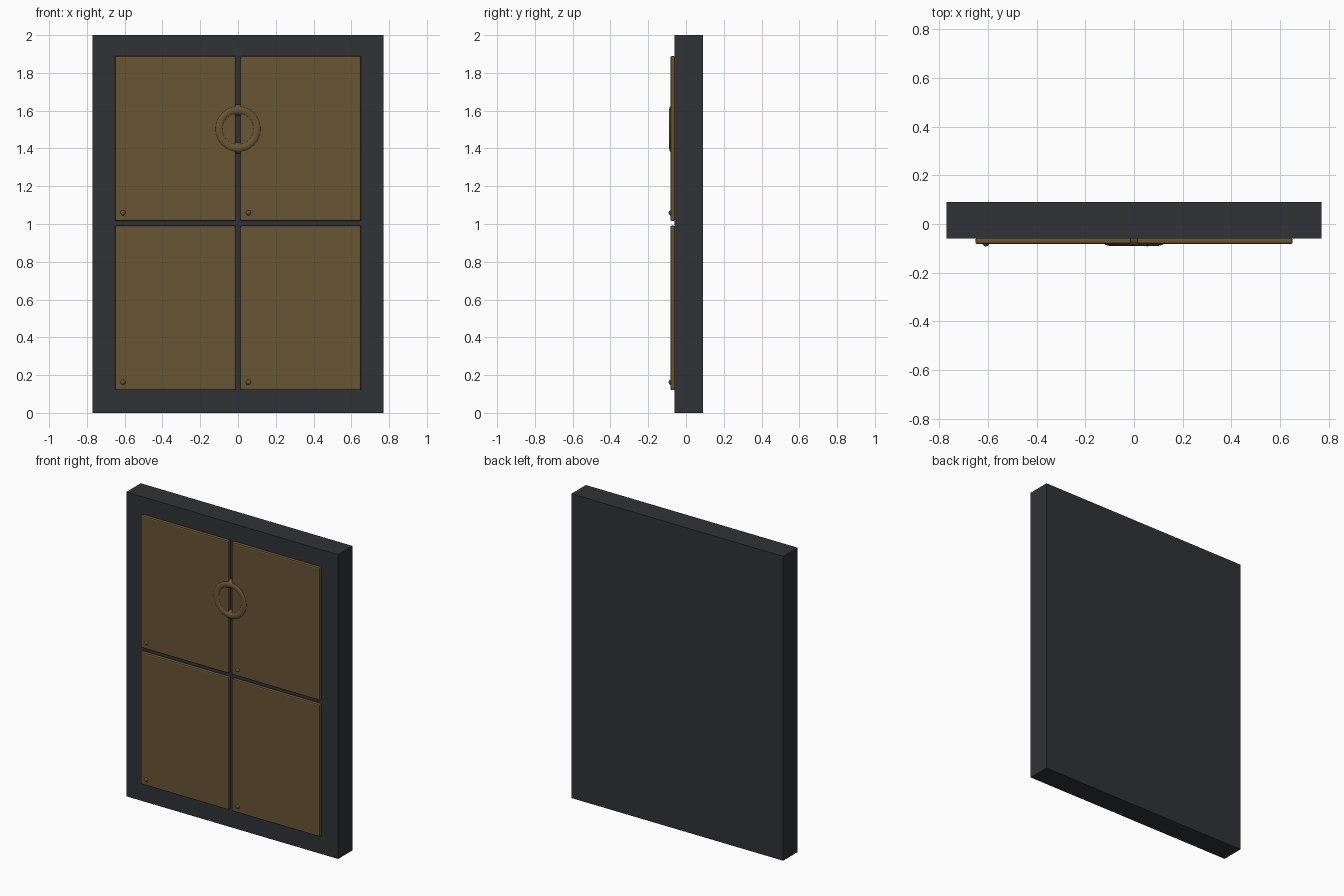
import bpy
from math import pi, radians

if "Cube" in bpy.data.objects:
    bpy.data.objects.remove(bpy.data.objects["Cube"])


def material(name, rgb):
    m = bpy.data.materials.new(name)
    m.diffuse_color = (*rgb, 1.0)
    m.use_nodes = True
    m.node_tree.nodes["Principled BSDF"].inputs["Base Color"].default_value = m.diffuse_color
    return m


DARK = material("dark_iron", (0.03, 0.032, 0.037))
BRONZE = material("aged_bronze", (0.14, 0.09, 0.035))


def finish(name, mat, smooth=False):
    ob = bpy.context.object
    ob.name = name
    ob.data.materials.append(mat)
    if smooth:
        bpy.ops.object.shade_smooth_by_angle(angle=radians(40))
    return ob


def box(name, x, y, z, mat, bevel=0.0):
    """Box from (min, max) ranges, with an optional rounded edge."""
    spans = (x, y, z)
    bpy.ops.mesh.primitive_cube_add(size=1, location=[(a + b) / 2 for a, b in spans])
    bpy.context.object.scale = [b - a for a, b in spans]
    bpy.ops.object.transform_apply(location=False, rotation=False, scale=True)
    ob = finish(name, mat)
    if bevel:
        mod = ob.modifiers.new("rounded_edges", 'BEVEL')
        mod.width = bevel
        mod.segments = 2
    return ob


# Door slab
box("door_slab", (-0.77, 0.77), (-0.06, 0.09), (0.0, 2.0), DARK)

# Four raised panels, each with a stud in its lower left corner
for row, (z0, z1) in (("lower", (0.12, 0.991)), ("upper", (1.017, 1.889))):
    for side, (x0, x1) in (("left", (-0.652, -0.012)), ("right", (0.012, 0.652))):
        box(f"{row}_{side}_panel", (x0, x1), (-0.083, -0.057), (z0, z1), BRONZE, 0.008)
        bpy.ops.mesh.primitive_uv_sphere_add(
            segments=16, ring_count=8, radius=0.015,
            location=(x0 + 0.043, -0.077, z0 + 0.042))
        finish(f"{row}_{side}_stud", BRONZE, True)

# Ring handle, half sunk into the slab
bpy.ops.mesh.primitive_torus_add(
    major_radius=0.101, minor_radius=0.03, major_segments=32, minor_segments=12,
    location=(0, -0.06, 1.503), rotation=(pi / 2, 0, 0))
finish("ring_handle", BRONZE, True)
